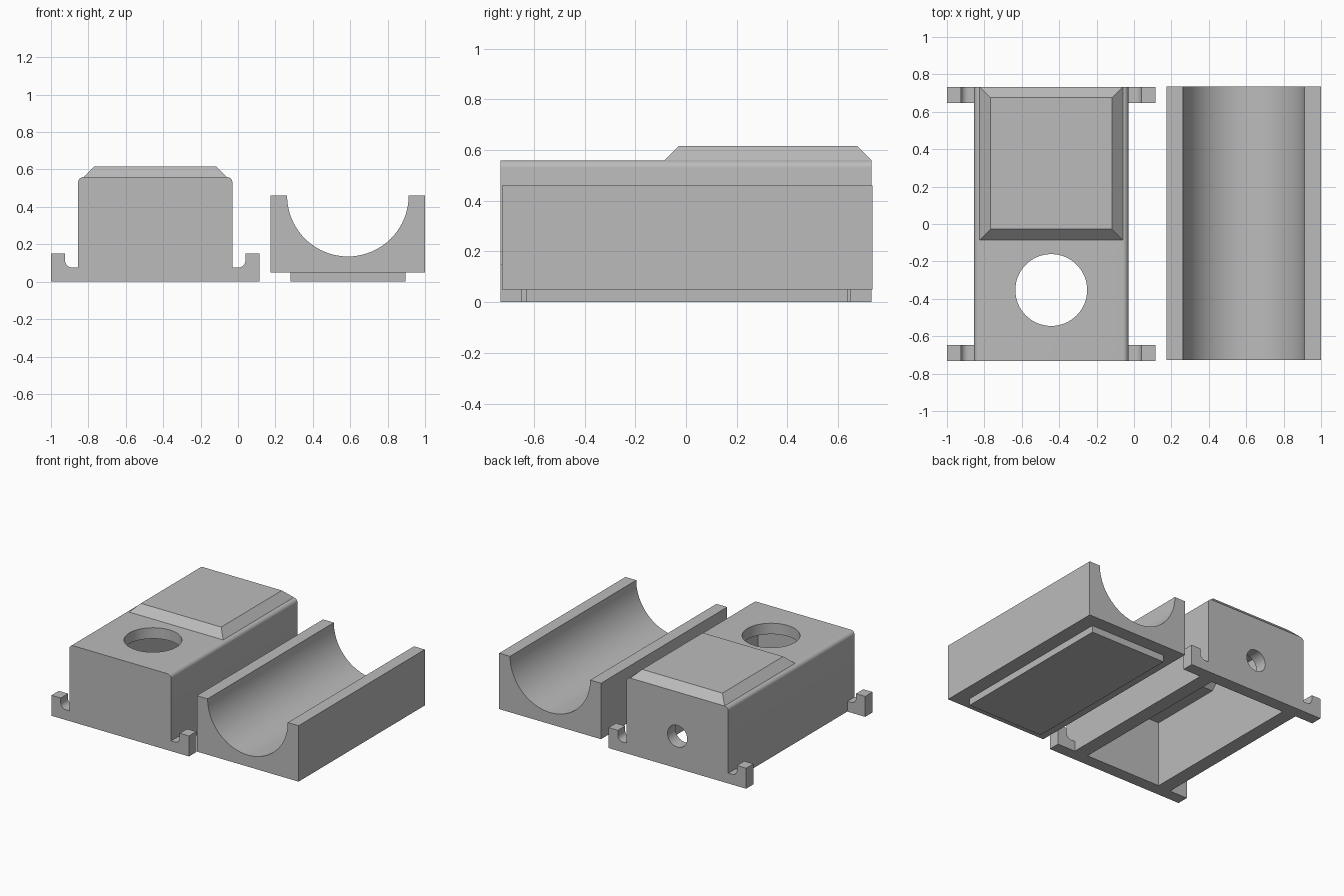
import bpy, bmesh, math
from mathutils import Vector

old = bpy.data.objects.get("Cube")
if old:
    bpy.data.objects.remove(old, do_unlink=True)

GREY = (0.5, 0.5, 0.5, 1.0)
mat = bpy.data.materials.new("plain_grey")
mat.use_nodes = True
mat.diffuse_color = GREY
mat.node_tree.nodes["Principled BSDF"].inputs["Base Color"].default_value = GREY


def prism(name, profile, axis, lo, hi):
    """Extrude a 2D profile along an axis from lo to hi."""
    place = {"x": lambda a, b, t: (t, a, b),
             "y": lambda a, b, t: (a, t, b),
             "z": lambda a, b, t: (a, b, t)}[axis]
    bm = bmesh.new()
    face = bm.faces.new([bm.verts.new(place(a, b, lo)) for a, b in profile])
    moved = bmesh.ops.extrude_face_region(bm, geom=[face])["geom"]
    shift = Vector(place(0, 0, hi - lo))
    bmesh.ops.translate(bm, vec=shift,
                        verts=[g for g in moved if isinstance(g, bmesh.types.BMVert)])
    return finish(name, bm)


def finish(name, bm):
    bmesh.ops.recalc_face_normals(bm, faces=bm.faces)
    mesh = bpy.data.meshes.new(name)
    bm.to_mesh(mesh)
    bm.free()
    mesh.materials.append(mat)
    obj = bpy.data.objects.new(name, mesh)
    bpy.context.collection.objects.link(obj)
    return obj


def arc(cx, cy, r, start, end, steps):
    angles = [math.radians(start + (end - start) * i / steps) for i in range(steps + 1)]
    return [(cx + r * math.cos(a), cy + r * math.sin(a)) for a in angles]


def rect(x0, x1, y0, y1):
    return [(x0, y0), (x1, y0), (x1, y1), (x0, y1)]


def activate(obj):
    bpy.ops.object.select_all(action="DESELECT")
    obj.select_set(True)
    bpy.context.view_layer.objects.active = obj


def cut(obj, cutter):
    cutter.hide_render = True
    mod = obj.modifiers.new("cut", "BOOLEAN")
    mod.operation, mod.solver, mod.object = "DIFFERENCE", "EXACT", cutter
    activate(obj)
    bpy.ops.object.modifier_apply(modifier=mod.name)
    bpy.data.objects.remove(cutter, do_unlink=True)


def smooth(obj):
    activate(obj)
    bpy.ops.object.shade_smooth_by_angle(angle=math.radians(30))


# Housing: rounded along its two long top edges
MID, HALF, TOP, END, R = -0.4425, 0.4125, 0.56, 0.732, 0.03
left, right = MID - HALF, MID + HALF
outline = ([(left, 0), (right, 0)]
           + arc(right - R, TOP - R, R, 0, 90, 8)
           + arc(left + R, TOP - R, R, 90, 180, 8))
housing = prism("housing", outline, "y", -END, END)

# Hollow inside, stepping up under the raised panel
cavity = [(-0.64, -0.1), (-0.64, 0.48), (-0.085, 0.48),
          (-0.03, 0.537), (0.64, 0.537), (0.64, -0.1)]
cut(housing, prism("cavity_cutter", cavity, "x", -0.75, -0.135))

# Round opening in the top and cable hole in the back
cut(housing, prism("opening_cutter", arc(MID, -0.353, 0.192, 0, 354.375, 63), "z", 0.4, 0.7))
cut(housing, prism("cable_cutter", arc(MID, 0.236, 0.08, 0, 348.75, 31), "y", 0.6, 0.8))
smooth(housing)

# Raised panel with sloped edges
bm = bmesh.new()
lower = [bm.verts.new((x, y, TOP)) for x, y in rect(-0.825, -0.06, -0.085, END)]
upper = [bm.verts.new((x, y, 0.617)) for x, y in rect(-0.768, -0.117, -0.028, 0.675)]
bm.faces.new(upper)
for i in range(4):
    j = (i + 1) % 4
    bm.faces.new((lower[i], lower[j], upper[j], upper[i]))
finish("raised_panel", bm)

# Four clip feet with a rounded notch
for side, side_name in ((-1, "right"), (1, "left")):
    notch = arc(HALF + 0.03, 0.115, 0.04, -90, 0, 10)
    foot = ([(HALF, 0), (0.5575, 0), (0.5575, 0.15), (HALF + 0.07, 0.15)]
            + notch[::-1] + [(HALF, 0.075)])
    foot = [(MID + side * x, z) for x, z in foot]
    for lo, hi, end_name in ((-END, -0.647, "front"), (0.647, END, "back")):
        smooth(prism(f"{end_name}_{side_name}_foot", foot, "y", lo, hi))

# Cradle with a half-round trough
trough = arc(0.5875, 0.46, 0.325, 0, -180, 40)
cradle = [(0.175, 0.46), (0.175, 0.05), (1.0, 0.05), (1.0, 0.46)] + trough
smooth(prism("cradle", cradle, "y", -0.727, 0.735))

# Locating plate under the cradle
prism("locating_plate", rect(0.28, 0.895, -0.63, 0.638), "z", 0, 0.05)
